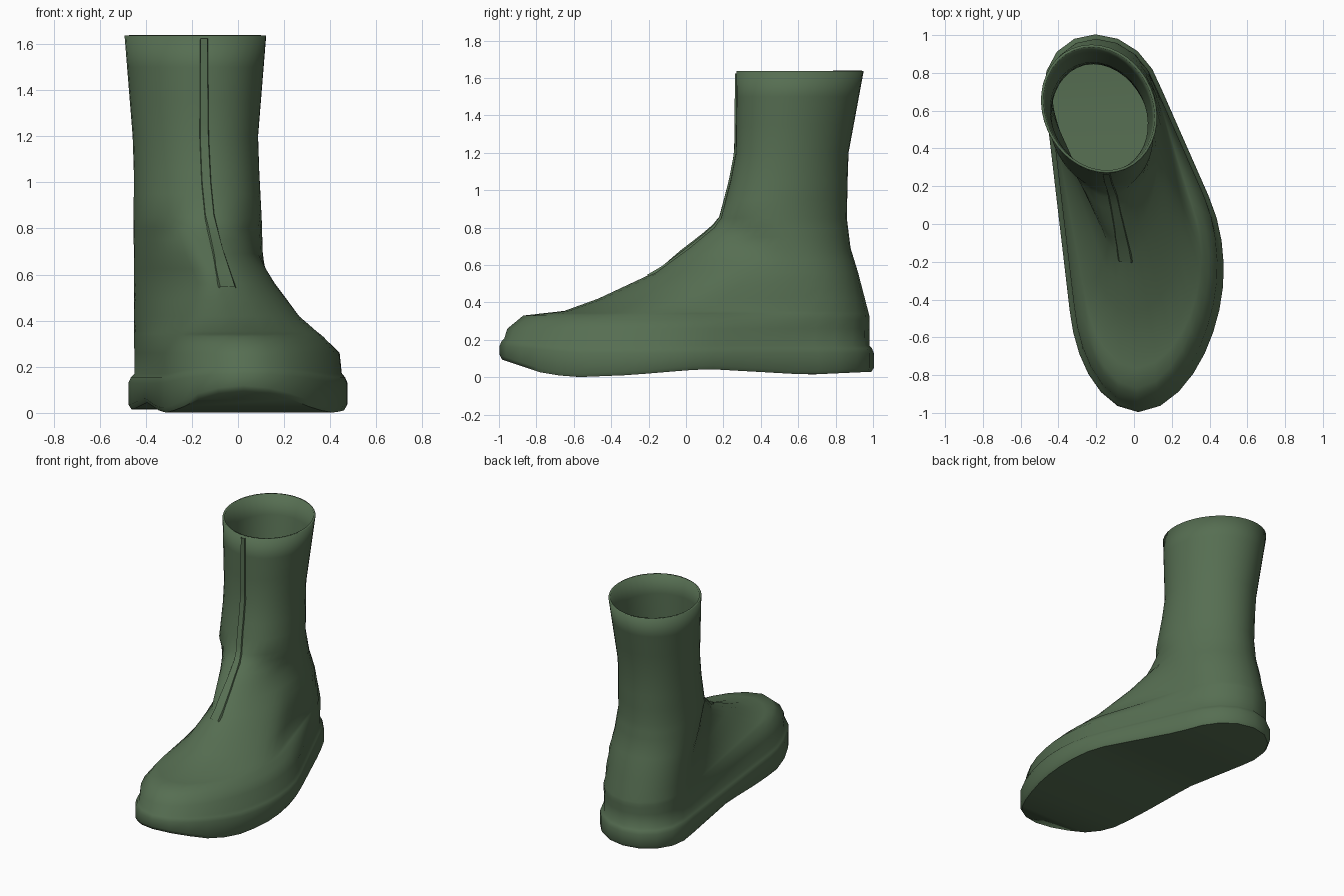
import bpy, bmesh, math
from mathutils import Vector
from mathutils.geometry import convex_hull_2d
from mathutils.bvhtree import BVHTree

if "Cube" in bpy.data.objects:
    bpy.data.objects.remove(bpy.data.objects["Cube"])

HALF = 20  # ring points on each side, from toe to heel

green = bpy.data.materials.new("boot green")
green.diffuse_color = (0.093, 0.156, 0.084, 1)
green.use_nodes = True
green.node_tree.nodes["Principled BSDF"].inputs["Base Color"].default_value = green.diffuse_color


def interp(keys, v):
    """Linear interpolation of key tuples (position, values...)."""
    if v <= keys[0][0]:
        return list(keys[0][1:])
    for a, b in zip(keys, keys[1:]):
        if v <= b[0]:
            t = (v - a[0]) / (b[0] - a[0])
            return [p + (q - p) * t for p, q in zip(a[1:], b[1:])]
    return list(keys[-1][1:])


def oval(shape, grow, shear, p):
    cx, cy, rx, ry = shape
    pts = []
    for i in range(96):
        t = 2 * math.pi * i / 96
        c, s = math.cos(t), math.sin(t)
        x = (rx + grow) * math.copysign(abs(c) ** (2 / p), c)
        y = (ry + grow) * math.copysign(abs(s) ** (2 / p), s)
        pts.append(Vector((cx + x + shear * y, cy + y)))
    return pts


def resample(path, n):
    d = [0]
    for a, b in zip(path, path[1:]):
        d.append(d[-1] + (b - a).length)
    out, k = [], 0
    for i in range(n):
        s = d[-1] * i / n
        while d[k + 1] < s:
            k += 1
        out.append(path[k].lerp(path[k + 1], (s - d[k]) / max(d[k + 1] - d[k], 1e-9)))
    return out


# Heel and shaft oval, then ball-of-foot oval: height, centre x, centre y, radius x, radius y
heel = [(.33, -.165, .68, .285, .30), (.56, -.167, .625, .283, .295),
        (.69, -.172, .57, .278, .31), (.85, -.175, .522, .275, .338),
        (1.05, -.18, .55, .27, .314), (1.2, -.185, .567, .27, .302),
        (1.637, -.185, .61, .305, .34)]
ball = [(.17, .065, -.3, .385, .672), (.26, .06, -.28, .38, .675),
        (.33, .05, -.25, .32, .62), (.355, .04, -.2, .30, .45),
        (.42, .02, -.05, .245, .42), (.56, -.02, .2, .18, .37),
        (.69, -.09, .35, .17, .35), (.8, -.12, .45, .2, .31)]


def outline(z, grow):
    """Closed outline round both ovals, starting at the toe."""
    pts = oval(interp(heel, z), grow, -.12, 2)
    if z <= .8:
        pts += oval(interp(ball, z), grow, .06, 1.9)
    hull = [pts[i] for i in convex_hull_2d(pts)]
    f = min(range(len(hull)), key=lambda i: hull[i].y)
    hull = hull[f:] + hull[:f]
    b = max(range(len(hull)), key=lambda i: hull[i].y)
    return resample(hull[:b + 1], HALF) + resample(hull[b:] + hull[:1], HALF)


# Underside height along the foot
under = [(-1, .1), (-.76, .02), (-.6, 0), (-.3, .012), (.1, .045), (.65, .014), (1, .03)]
# Ring heights; the first ones form the sole, which sticks out a little
sole = [(0, .012), (.02, .024), (.13, .024), (.155, .014), (.17, 0)]
upper = [.26, .305, .33, .342, .355, .42, .49, .56, .625, .69, .75, .8, .85,
         .95, 1.05, 1.2, 1.35, 1.5, 1.637]

# Boot shell: rings from the sole to the open top
bm = bmesh.new()
rings = []
for k, (z, grow) in enumerate(sole + [(h, 0) for h in upper]):
    ring = []
    for p in outline(z, grow):
        toe = max(0, (-p.y - .6) / .4) * (.04 if 2 <= k <= 4 else 0)
        h = interp(under, p.y)[0] + z if k < 2 else z + toe
        ring.append(bm.verts.new((p.x, p.y, h)))
    rings.append(ring)
n = 2 * HALF
for a, b in zip(rings, rings[1:]):
    for i in range(n):
        j = (i + 1) % n
        bm.faces.new((a[i], a[j], b[j], b[i]))
# Underside, bridged across from side to side
base = rings[0]
bm.faces.new((base[0], base[n - 1], base[1]))
for i in range(1, HALF - 1):
    bm.faces.new((base[i], base[n - i], base[n - i - 1], base[i + 1]))
bm.faces.new((base[HALF - 1], base[HALF + 1], base[HALF]))
bmesh.ops.recalc_face_normals(bm, faces=bm.faces[:])
bm.normal_update()
tree = BVHTree.FromBMesh(bm)


def finish(name, bm, angle):
    me = bpy.data.meshes.new(name)
    bm.to_mesh(me)
    bm.free()
    ob = bpy.data.objects.new(name, me)
    bpy.context.collection.objects.link(ob)
    me.materials.append(green)
    bpy.ops.object.select_all(action='DESELECT')
    ob.select_set(True)
    bpy.context.view_layer.objects.active = ob
    bpy.ops.object.shade_smooth_by_angle(angle=math.radians(angle))
    return ob


shell = finish("boot_shell", bm, 50)
wall = shell.modifiers.new("wall", 'SOLIDIFY')
wall.thickness = 0.014
wall.offset = -1

# Raised seam strip down the front, laid on the shell: height, left x, right x
seam = [(.54, -.085, -.005), (.7, -.115, -.06), (.85, -.145, -.10),
        (1.0, -.16, -.115), (1.2, -.168, -.125), (1.63, -.165, -.13)]
bm = bmesh.new()
prev = None
for i in range(25):
    z = .54 + i * (1.625 - .54) / 24
    xl, xr = interp(seam, z)
    cur = []
    for f, lift in ((0, -.004), (.12, .009), (.88, .009), (1, -.004)):
        hit, normal, _, _ = tree.ray_cast(Vector((xl + (xr - xl) * f, -3, z)), Vector((0, 1, 0)))
        cur.append(bm.verts.new(hit + normal * lift))
    if prev:
        for a in range(3):
            bm.faces.new((prev[a], prev[a + 1], cur[a + 1], cur[a]))
    prev = cur
finish("front_seam", bm, 30)
